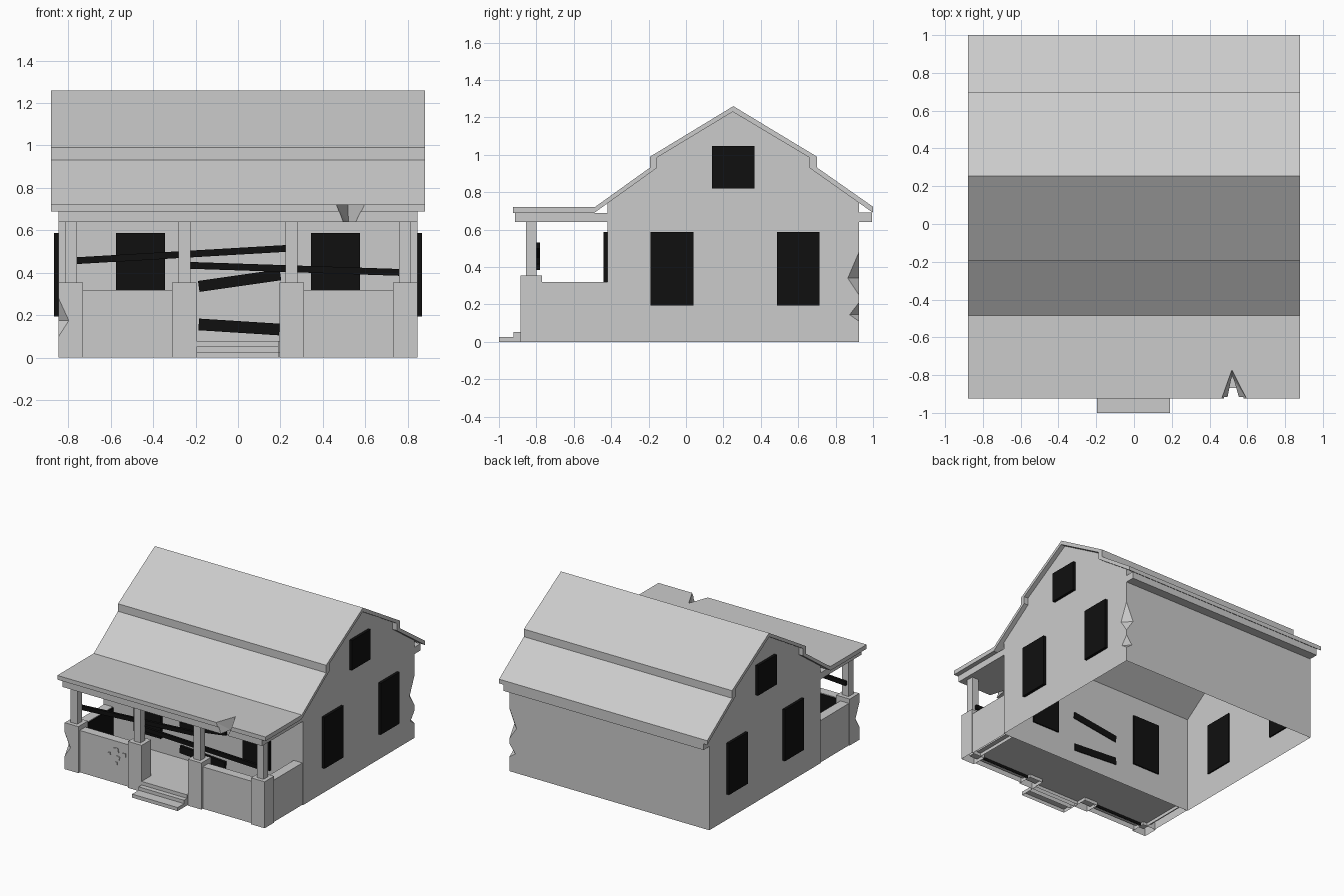
import bpy, bmesh, math
from mathutils import Matrix, Vector

if "Cube" in bpy.data.objects:
    bpy.data.objects.remove(bpy.data.objects["Cube"])

black = bpy.data.materials.new("black_paint")
black.diffuse_color = (0.005, 0.005, 0.005, 1)
black.use_nodes = True
black.node_tree.nodes["Principled BSDF"].inputs["Base Color"].default_value = black.diffuse_color


def finish(name, bm, mat=None):
    bmesh.ops.recalc_face_normals(bm, faces=bm.faces)
    me = bpy.data.meshes.new(name)
    bm.to_mesh(me)
    bm.free()
    ob = bpy.data.objects.new(name, me)
    bpy.context.collection.objects.link(ob)
    if mat:
        me.materials.append(mat)
    return ob


def strip_faces(ob, test):
    bm = bmesh.new()
    bm.from_mesh(ob.data)
    bmesh.ops.delete(bm, geom=[f for f in bm.faces if test(f)], context='FACES')
    bm.to_mesh(ob.data)
    bm.free()


def open_bottom(ob):
    strip_faces(ob, lambda f: f.normal.z < -0.9 and f.calc_center_median().z < 0.001)


def box(name, x, y, z, mat=None, tilt=0.0):
    bm = bmesh.new()
    size = [b - a for a, b in (x, y, z)]
    mid = [(a + b) / 2 for a, b in (x, y, z)]
    m = Matrix.Translation(mid) @ Matrix.Rotation(tilt, 4, 'Y') @ Matrix.Diagonal((*size, 1))
    bmesh.ops.create_cube(bm, size=1, matrix=m)
    return finish(name, bm, mat)


def plank(name, a, b, h, y):
    # board running from a to b, both given as (x, z)
    dx, dz = b[0] - a[0], b[1] - a[1]
    half, cx, cz = math.hypot(dx, dz) / 2, (a[0] + b[0]) / 2, (a[1] + b[1]) / 2
    return box(name, (cx - half, cx + half), y, (cz - h / 2, cz + h / 2), black, -math.atan2(dz, dx))


def prism(name, profile, half):
    bm = bmesh.new()
    f = bm.faces.new([bm.verts.new((-half, y, z)) for y, z in profile])
    r = bmesh.ops.extrude_face_region(bm, geom=[f])
    vs = [v for v in r['geom'] if isinstance(v, bmesh.types.BMVert)]
    bmesh.ops.translate(bm, verts=vs, vec=(2 * half, 0, 0))
    return finish(name, bm)


def hull(name, pts):
    bm = bmesh.new()
    for p in pts:
        bm.verts.new(p)
    bmesh.ops.convex_hull(bm, input=bm.verts[:])
    ob = finish(name, bm)
    ob.hide_render = True
    return ob


def chip(cx, cy, z0, zm, z1, d):
    # broken piece at a vertical corner
    sx, sy = math.copysign(1, cx), math.copysign(1, cy)
    return hull("chip_cutter", [(cx, cy, z0), (cx, cy, z1), (cx - sx * d, cy, zm),
                                (cx, cy - sy * d, zm), (cx + sx * .05, cy + sy * .05, zm)])


def cut(targets, cutter):
    for ob in targets:
        m = ob.modifiers.new("cut", 'BOOLEAN')
        m.operation, m.solver, m.object = 'DIFFERENCE', 'EXACT', cutter
        bpy.context.view_layer.objects.active = ob
        bpy.ops.object.modifier_apply(modifier=m.name)
    bpy.data.objects.remove(cutter)


# Roof sheet with stepped slopes and flat porch section
under = [(0.66, 0.93), (0.66, 0.985), (0.25, 1.23), (-0.155, 0.985), (-0.155, 0.93)]
roof = prism("roof", [(-0.925, 0.69), (-0.925, 0.722), (-0.485, 0.722), (-0.192, 0.932),
                      (-0.192, 0.99), (0.253, 1.26), (0.70, 0.99), (0.70, 0.932),
                      (1.0, 0.722), (1.0, 0.69)] + under + [(-0.49, 0.69)], 0.88)
porch_ceiling = box("porch_ceiling", (-.845, .845), (-.915, -.42), (.64, .69))
box("back_eave", (-.845, .845), (.925, .995), (.64, .692))

# House body, hollow and open below
body = prism("house_walls", [(-0.42, 0), (0.925, 0), (0.925, 0.743)] + under + [(-0.42, 0.741)], 0.845)
cut([body], chip(.845, .925, .25, .34, .48, .06))
cut([body], chip(.845, .925, .11, .145, .21, .05))
strip_faces(body, lambda f: (f.normal.z > .3 and f.calc_center_median().z > .7)
            or (f.normal.z < -.9 and f.calc_center_median().z < .001))

# Broken notch in the roof edge
cut([roof, porch_ceiling], hull("notch_cutter", [
    (.452, -.95, .74), (.612, -.95, .74), (.518, -.765, .74),
    (.492, -.95, .63), (.56, -.95, .63), (.52, -.81, .63)]))

# Porch floor and steps
box("porch_floor", (-.80, .80), (-.85, -.42), (.025, .08))
for i, (y0, y1, h) in enumerate([(-1, -.922, .027), (-.922, -.885, .053), (-.885, -.85, .08)]):
    open_bottom(box(f"step_{i}", (-.195, .19), (y0, y1), (0, h)))

for side, s in (("left", -1), ("right", 1)):
    def mx(a, b):
        return tuple(sorted((s * a, s * b)))

    # Pillars: wide base and thin post
    for label, a, b in (("outer", .73, .845), ("inner", .195, .31)):
        base = box(f"{side}_{label}_pillar_base", mx(a, b), (-.885, -.77), (0, .355))
        if s < 0 and label == "outer":
            cut([base], chip(-.845, -.885, .10, .175, .28, .048))
        open_bottom(base)
        c = (a + b) / 2
        box(f"{side}_{label}_post", mx(c - .028, c + .028), (-.856, -.80), (.355, .64))

    # Low porch walls with black inner lining
    open_bottom(box(f"{side}_front_low_wall", mx(.31, .73), (-.868, -.80), (0, .32)))
    open_bottom(box(f"{side}_side_low_wall", mx(.765, .838), (-.77, -.42), (0, .32)))
    box(f"{side}_front_lining", mx(.31, .73), (-.80, -.795), (.005, .315), black)
    box(f"{side}_side_lining", mx(.76, .765), (-.77, -.42), (.08, .315), black)

    # Windows
    for label, y, z in (("front", (-.19, .04), (.195, .588)), ("back", (.487, .715), (.195, .588)),
                        ("attic", (.14, .365), (.82, 1.048))):
        box(f"{side}_{label}_window", mx(.835, .866), y, z, black)
    box(f"{side}_porch_window", mx(.345, .575), (-.441, -.41), (.195, .588), black)

# Loose planks behind the posts, boards across the doorway
plank("upper_plank", (-.80, .455), (.245, .516), .032, (-.80, -.78))
plank("lower_plank", (-.25, .436), (.79, .401), .032, (-.80, -.78))
plank("door_board_low", (-.185, .157), (.195, .133), .055, (-.44, -.415))
plank("door_board_high", (-.185, .336), (.20, .391), .052, (-.44, -.415))

# Small pits of chipped masonry on the front wall
for i, (x, z, r) in enumerate([(-.42, .252, .018), (-.355, .232, .014), (-.406, .196, .014),
                               (-.478, .213, .009), (-.418, .153, .009)]):
    box(f"masonry_chip_{i}", (x - r, x + r), (-.874, -.86), (z - r, z + r), tilt=.2 * (i % 3 - 1))
